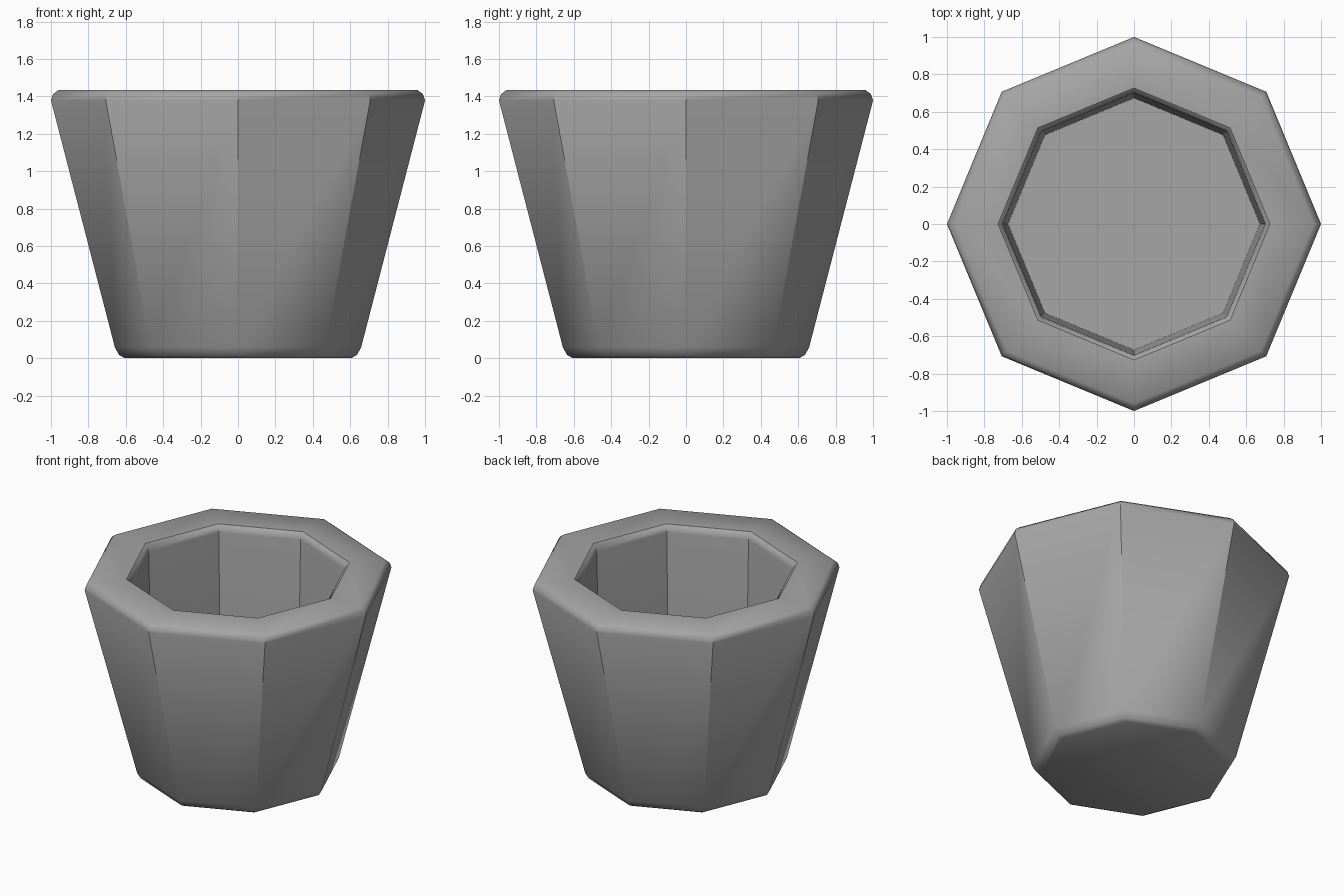
import bpy
import bmesh
import math

cube = bpy.data.objects.get("Cube")
if cube:
    bpy.data.objects.remove(cube, do_unlink=True)

SIDES = 8

# Plain grey stone
grey = bpy.data.materials.new("stone_grey")
grey.use_nodes = True
colour = (0.38, 0.38, 0.38, 1.0)
grey.diffuse_color = colour
bsdf = next(n for n in grey.node_tree.nodes if n.type == 'BSDF_PRINCIPLED')
bsdf.inputs["Base Color"].default_value = colour
bsdf.inputs["Roughness"].default_value = 0.8

# Wall section as (corner radius, height), from the base up and into the cavity
profile = [
    (0.604, 0.0), (0.635, 0.016), (0.658, 0.057),      # rounded foot
    (1.0, 1.378), (0.989, 1.412), (0.96, 1.434),       # outer lip
    (0.727, 1.434), (0.707, 1.418), (0.70, 1.385),     # inner lip
    (0.673, 0.2),                                      # cavity floor
]


def ring(bm, radius, z):
    step = 2 * math.pi / SIDES
    return [bm.verts.new((radius * math.cos(i * step), radius * math.sin(i * step), z))
            for i in range(SIDES)]


# Planter: octagonal rings bridged along the section, capped at base and floor
bm = bmesh.new()
rings = [ring(bm, r, z) for r, z in profile]
for low, high in zip(rings, rings[1:]):
    for i in range(SIDES):
        j = (i + 1) % SIDES
        bm.faces.new((low[i], low[j], high[j], high[i]))
bm.faces.new(list(reversed(rings[0])))
bm.faces.new(rings[-1])
bmesh.ops.recalc_face_normals(bm, faces=bm.faces)

mesh = bpy.data.meshes.new("planter_pot")
bm.to_mesh(mesh)
bm.free()
mesh.materials.append(grey)
pot = bpy.data.objects.new("planter_pot", mesh)
bpy.context.collection.objects.link(pot)

# Soft lips and foot, crisp upright corners
bpy.ops.object.select_all(action='DESELECT')
pot.select_set(True)
bpy.context.view_layer.objects.active = pot
bpy.ops.object.shade_smooth_by_angle(angle=math.radians(40))
